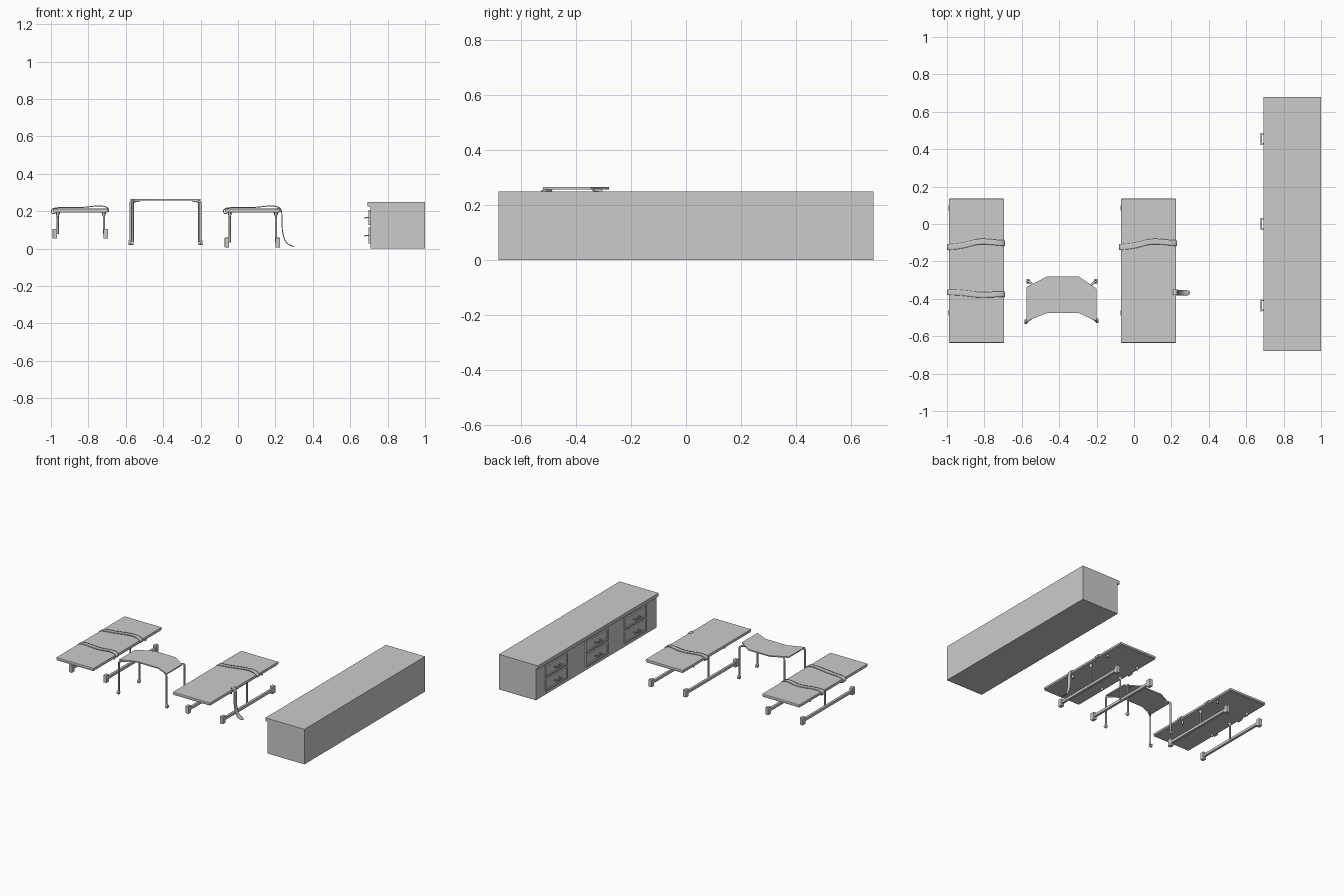
import bpy, bmesh, math
from mathutils import Vector

if "Cube" in bpy.data.objects:
    bpy.data.objects.remove(bpy.data.objects["Cube"])


def link(name, bm):
    bmesh.ops.recalc_face_normals(bm, faces=bm.faces)
    me = bpy.data.meshes.new(name)
    bm.to_mesh(me)
    bm.free()
    ob = bpy.data.objects.new(name, me)
    bpy.context.collection.objects.link(ob)
    return ob


def box(name, lo, hi, bevel=0.0):
    bm = bmesh.new()
    bmesh.ops.create_cube(bm, size=1)
    for v in bm.verts:
        v.co = Vector([(a + b) / 2 + c * (b - a) for a, b, c in zip(lo, hi, v.co)])
    ob = link(name, bm)
    if bevel:
        m = ob.modifiers.new("bevel", 'BEVEL')
        m.width, m.segments = bevel, 2
    return ob


def tube(name, pts, r, smooth=False):
    cu = bpy.data.curves.new(name, 'CURVE')
    cu.dimensions = '3D'
    cu.bevel_depth, cu.bevel_resolution, cu.use_fill_caps = r, 2, True
    sp = cu.splines.new('NURBS' if smooth else 'POLY')
    sp.points.add(len(pts) - 1)
    for p, co in zip(sp.points, pts):
        p.co = (*co, 1)
    if smooth:
        sp.use_endpoint_u, sp.order_u, sp.resolution_u = True, 3, 4
    ob = bpy.data.objects.new(name, cu)
    bpy.context.collection.objects.link(ob)
    return ob


def cone(name, loc, r1, r2, h, axis='Z'):
    bm = bmesh.new()
    bmesh.ops.create_cone(bm, cap_ends=True, segments=12, radius1=r1, radius2=r2, depth=h)
    ob = link(name, bm)
    ob.location = loc
    if axis == 'X':
        ob.rotation_euler.y = math.pi / 2
    return ob


def strap(name, pts, w):
    # ribbon following a path, widened along y
    bm = bmesh.new()
    rows = [[bm.verts.new((x, y + s * w / 2, z)) for s in (-1, 1)] for x, y, z in pts]
    for a, b in zip(rows, rows[1:]):
        bm.faces.new((a[0], a[1], b[1], b[0]))
    for f in bm.faces:
        f.smooth = True
    ob = link(name, bm)
    s = ob.modifiers.new("smooth", 'SUBSURF')
    s.levels = s.render_levels = 2
    t = ob.modifiers.new("thick", 'SOLIDIFY')
    t.thickness, t.offset = 0.005, 0
    return ob


# Counter cabinet
box("cabinet_body", (0.708, -0.68, 0), (1, 0.68, 0.226))
box("counter_top", (0.692, -0.68, 0.226), (1, 0.68, 0.25))


def drawer(y, z0, z1):
    ob = box("drawer", (0.698, y - 0.125, z0), (0.712, y + 0.125, z1))
    bm = bmesh.new()
    bm.from_mesh(ob.data)
    bm.normal_update()
    front = [f for f in bm.faces if f.normal.x < -0.9]
    bmesh.ops.inset_region(bm, faces=front, thickness=0.014, depth=0)
    bmesh.ops.inset_region(bm, faces=front, thickness=0.004, depth=-0.005)
    bm.to_mesh(ob.data)
    bm.free()
    zc = (z0 + z1) / 2
    box("drawer_handle", (0.677, y - 0.032, zc - 0.004), (0.684, y + 0.032, zc + 0.004))
    for s in (-1, 1):
        box("handle_post", (0.680, y + s * 0.026 - 0.003, zc - 0.003),
            (0.705, y + s * 0.026 + 0.003, zc + 0.003))


for y in (0.455, 0.0, -0.435):
    drawer(y, 0.125, 0.207)
    drawer(y, 0.027, 0.112)


# Patient tables: pad, frame, side rails with end blocks, posts
def table(x0, foot_z):
    x1 = x0 + 0.295
    box("table_pad", (x0, -0.635, 0.198), (x1, 0.135, 0.214), 0.004)
    box("table_board", (x0 + 0.004, -0.631, 0.192), (x1 - 0.004, 0.131, 0.199))
    for x, post in ((x0 + 0.011, x0 + 0.026), (x1 - 0.012, x1 - 0.022)):
        zc = foot_z + 0.026
        box("side_rail", (x - 0.009, -0.47, zc - 0.010), (x + 0.009, 0.08, zc + 0.010), 0.003)
        for y in (-0.475, 0.085):
            box("rail_end_block", (x - 0.012, y - 0.015, foot_z),
                (x + 0.012, y + 0.015, foot_z + 0.052), 0.002)
        tube("table_post", [(post, -0.19, zc), (post, -0.19, 0.195)], 0.006)
        cone("post_bracket", (post, -0.19, 0.184), 0.006, 0.013, 0.02)
        for y in (-0.37, -0.02):
            cone("strap_stud", (post, y, 0.183), 0.006, 0.008, 0.022)


table(-0.99, 0.053)
table(-0.07, 0.006)


def cross_strap(x0, y, sway):
    prof = [(0.012, 0, 0.186), (-0.009, 0, 0.188), (-0.009, 0, 0.212), (0.02, 0, 0.220),
            (0.09, 0.3, 0.219), (0.15, 1, 0.219), (0.20, 1, 0.224), (0.25, 0.8, 0.231),
            (0.285, 0.7, 0.224), (0.300, 0.7, 0.212), (0.298, 0.7, 0.196)]
    strap("restraint_strap", [(x0 + u, y + k * sway, z) for u, k, z in prof], 0.03)


cross_strap(-0.99, -0.123, 0.03)
cross_strap(-0.99, -0.365, -0.014)
cross_strap(-0.07, -0.123, 0.03)

# Loose strap hanging off the second table
strap("hanging_strap", [(0.20, -0.365, 0.19), (0.208, -0.365, 0.218), (0.228, -0.366, 0.22),
                        (0.236, -0.367, 0.19), (0.234, -0.367, 0.12), (0.242, -0.368, 0.06),
                        (0.262, -0.368, 0.022), (0.30, -0.368, 0.011)], 0.03)

# Curved tray table
outer = [(-0.575, -0.337), (-0.463, -0.28), (-0.297, -0.28), (-0.20, -0.345)]
inner = [(-0.20, -0.519), (-0.297, -0.476), (-0.463, -0.476), (-0.575, -0.519)]
bm = bmesh.new()
lo, hi = [[bm.verts.new((x, y, z)) for x, y in outer + inner] for z in (0.257, 0.265)]
for ring in (lo, hi):
    for i in range(3):
        bm.faces.new((ring[i], ring[i + 1], ring[6 - i], ring[7 - i]))
for i in range(8):
    j = (i + 1) % 8
    bm.faces.new((lo[i], lo[j], hi[j], hi[i]))
link("tray_top", bm)

# Bent tray legs with casters
for (tx, ty), (fx, fy) in (((-0.53, -0.49), (-0.574, -0.522)), ((-0.24, -0.49), (-0.201, -0.518)),
                           ((-0.53, -0.335), (-0.563, -0.307)), ((-0.24, -0.335), (-0.207, -0.307))):
    tube("tray_leg", [(tx, ty, 0.254), (fx, fy, 0.256), (fx, fy, 0.235),
                      (fx, fy, 0.14), (fx, fy, 0.035)], 0.006, True)
    s = -1 if fx < -0.4 else 1
    cone("caster_collar", (fx, fy, 0.042), 0.008, 0.006, 0.014)
    cone("caster_wheel", (fx + s * 0.004, fy, 0.031), 0.012, 0.012, 0.014, 'X')
